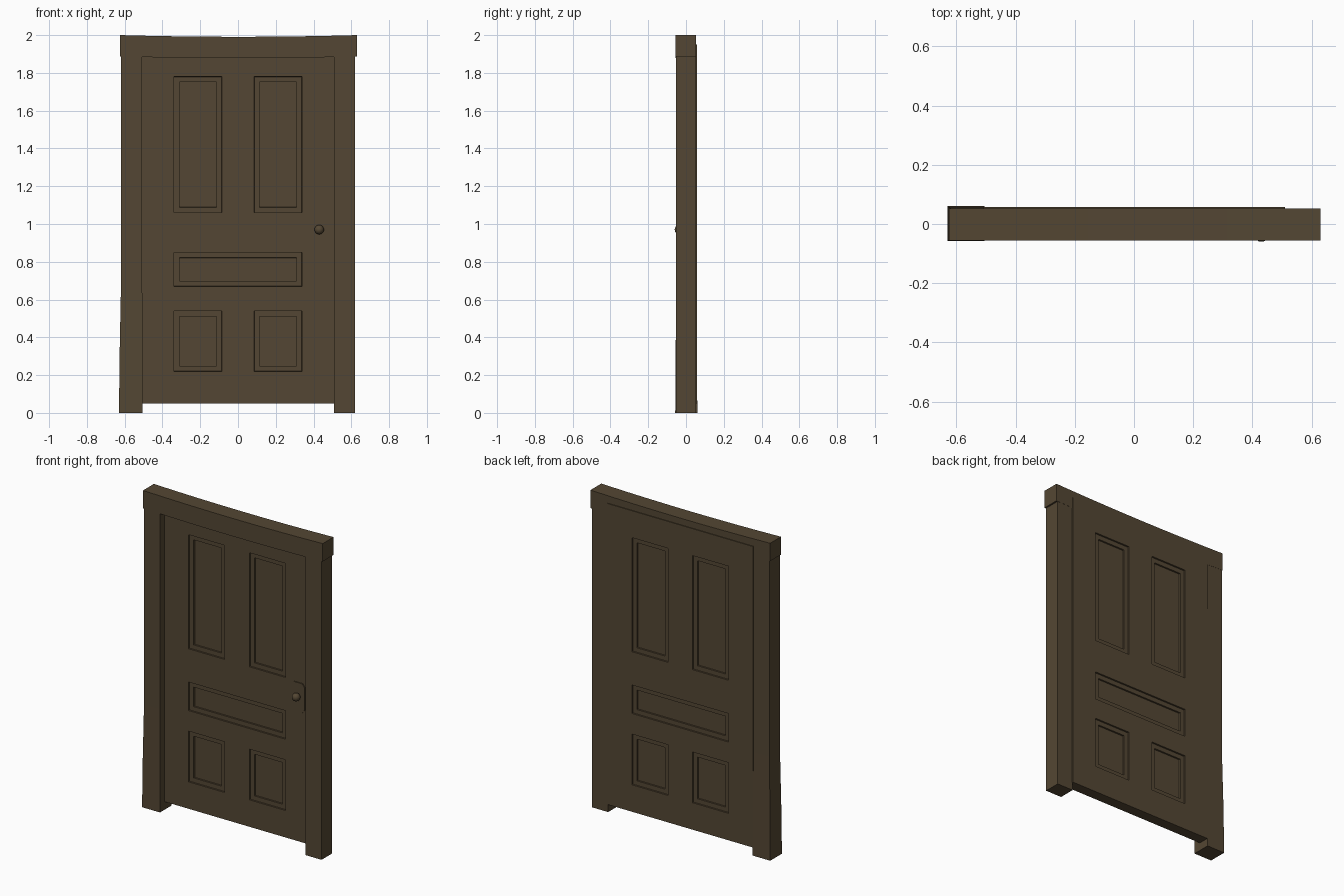
import bpy, bmesh, math
from mathutils import Vector, Matrix

if "Cube" in bpy.data.objects:
    bpy.data.objects.remove(bpy.data.objects["Cube"])

wood = bpy.data.materials.new("dark_brown_wood")
wood.diffuse_color = (0.088, 0.062, 0.033, 1)
wood.use_nodes = True
wood.node_tree.nodes["Principled BSDF"].inputs["Base Color"].default_value = wood.diffuse_color


def finish(name, bm, smooth=False):
    bmesh.ops.recalc_face_normals(bm, faces=bm.faces[:])
    for f in bm.faces:
        f.smooth = smooth
    me = bpy.data.meshes.new(name)
    bm.to_mesh(me)
    bm.free()
    me.materials.append(wood)
    ob = bpy.data.objects.new(name, me)
    bpy.context.collection.objects.link(ob)
    return ob


def loft(name, rings):
    """Solid through matching rings of points, capped at both ends."""
    bm = bmesh.new()
    loops = [[bm.verts.new(p) for p in r] for r in rings]
    n = len(loops[0])
    for a, b in zip(loops, loops[1:]):
        for i in range(n):
            j = (i + 1) % n
            bm.faces.new((a[i], a[j], b[j], b[i]))
    bm.faces.new(loops[0][::-1])
    bm.faces.new(loops[-1])
    return finish(name, bm)


def post_ring(x0, x1, y0, y1, z):
    return [(x0, y0, z), (x1, y0, z), (x1, y1, z), (x0, y1, z)]


# Posts: the left one flares towards its foot
loft("right_post", [post_ring(0.507, 0.62, -0.052, 0.052, z) for z in (0, 1.89)])
loft("left_post", [post_ring(-0.63, -0.505, -0.057, 0.06, 0),
                   post_ring(-0.627, -0.505, -0.055, 0.058, 0.3),
                   post_ring(-0.62, -0.507, -0.052, 0.053, 0.65),
                   post_ring(-0.62, -0.507, -0.052, 0.052, 1.89)])

# Lintel: sags slightly in the middle
rings = []
for i in range(9):
    t = i / 4 - 1
    x, sag = 0.0025 + 0.6275 * t, 0.009 * (1 - t * t)
    rings.append([(x, -0.055, 1.887 - sag), (x, 0.053, 1.887 - sag),
                  (x, 0.053, 2.0 - sag), (x, -0.055, 2.0 - sag)])
loft("lintel", rings)

# Door leaf: a grid slab whose panels are stepped inwards on both sides
xs = [-0.508, -0.338, -0.086, 0.086, 0.338, 0.51]
zs = [0.05, 0.22, 0.54, 0.67, 0.85, 1.06, 1.78, 1.95]
bm = bmesh.new()
grid = [[bm.verts.new((x, -0.01, z)) for z in zs] for x in xs]
for i in range(len(xs) - 1):
    for j in range(len(zs) - 1):
        bm.faces.new((grid[i][j], grid[i + 1][j], grid[i + 1][j + 1], grid[i][j + 1]))
res = bmesh.ops.extrude_face_region(bm, geom=bm.faces[:], use_keep_orig=True)
for v in res["geom"]:
    if isinstance(v, bmesh.types.BMVert):
        v.co.y = 0.058
bmesh.ops.recalc_face_normals(bm, faces=bm.faces[:])
panels = [(-0.338, -0.086, 1.06, 1.78), (0.086, 0.338, 1.06, 1.78),
          (-0.338, 0.338, 0.67, 0.85),
          (-0.338, -0.086, 0.22, 0.54), (0.086, 0.338, 0.22, 0.54)]
for side in (-1, 1):
    for x0, x1, z0, z1 in panels:
        faces = []
        for f in bm.faces:
            c = f.calc_center_median()
            if f.normal.y * side > 0.9 and x0 < c.x < x1 and z0 < c.z < z1:
                faces.append(f)
        for width, depth in ((0.0005, -0.01), (0.028, 0), (0.0005, -0.01)):
            bmesh.ops.inset_region(bm, faces=faces, thickness=width,
                                   depth=depth, use_even_offset=True)
finish("door_leaf", bm)

# Lock plate with clipped corners
outline = []
for sx, sz in ((-1, -1), (1, -1), (1, 1), (-1, 1)):
    pair = [(sx * 0.03, sz * 0.092), (sx * 0.045, sz * 0.072)]
    outline += pair if sx * sz < 0 else pair[::-1]
loft("lock_plate", [[(0.43 + x, y, 0.962 + z) for x, z in outline]
                    for y in (-0.016, -0.008)])

# Knob and its stem
bm = bmesh.new()
bmesh.ops.create_uvsphere(bm, u_segments=16, v_segments=10, radius=0.025,
                          matrix=Matrix.Translation((0.43, -0.035, 0.97)))
bmesh.ops.create_cone(bm, cap_ends=True, segments=12, radius1=0.012, radius2=0.012,
                      depth=0.03,
                      matrix=Matrix.Translation((0.43, -0.015, 0.97))
                      @ Matrix.Rotation(math.pi / 2, 4, 'X'))
finish("door_knob", bm, smooth=True)
